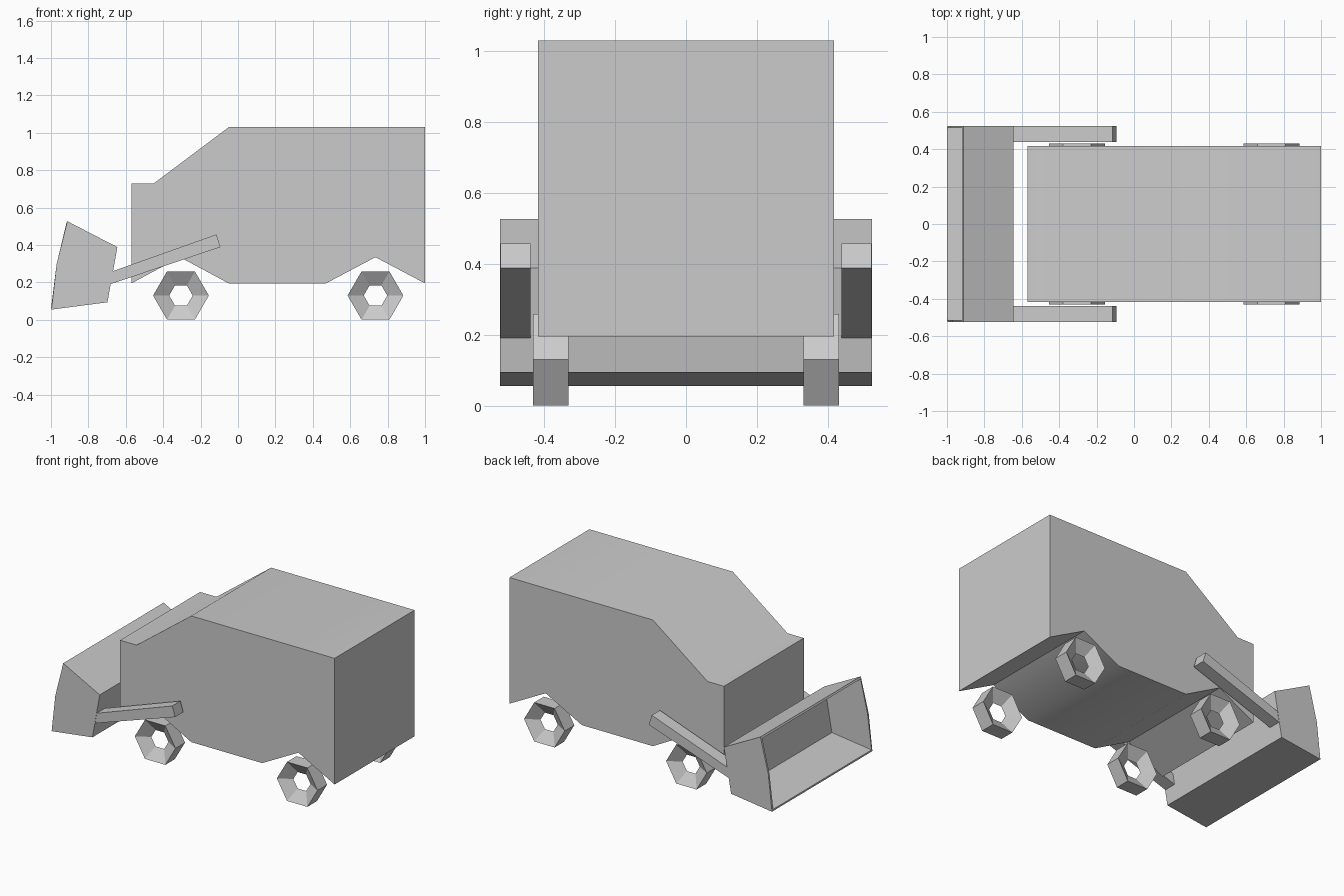
import bpy
import bmesh
import math

cube = bpy.data.objects.get("Cube")
if cube:
    bpy.data.objects.remove(cube, do_unlink=True)

grey = bpy.data.materials.new("plain_grey")
grey.use_nodes = True
grey.diffuse_color = (0.6, 0.6, 0.6, 1)
grey.node_tree.nodes["Principled BSDF"].inputs["Base Color"].default_value = grey.diffuse_color


def finish(name, bm, smooth_angle=None):
    bmesh.ops.recalc_face_normals(bm, faces=bm.faces)
    mesh = bpy.data.meshes.new(name)
    bm.to_mesh(mesh)
    bm.free()
    mesh.materials.append(grey)
    obj = bpy.data.objects.new(name, mesh)
    bpy.context.collection.objects.link(obj)
    if smooth_angle:
        bpy.ops.object.select_all(action='DESELECT')
        obj.select_set(True)
        bpy.context.view_layer.objects.active = obj
        bpy.ops.object.shade_smooth_by_angle(angle=math.radians(smooth_angle))
    return obj


def prism(profile, y0, y1):
    """Extrude an (x, z) side profile from y0 to y1."""
    bm = bmesh.new()
    face = bm.faces.new([bm.verts.new((x, y0, z)) for x, z in profile])
    new = bmesh.ops.extrude_face_region(bm, geom=[face])["geom"]
    verts = [v for v in new if isinstance(v, bmesh.types.BMVert)]
    bmesh.ops.translate(bm, verts=verts, vec=(0, y1 - y0, 0))
    bmesh.ops.recalc_face_normals(bm, faces=bm.faces)
    return bm


# Van-shaped body with notched wheel arches
body_profile = [(-0.57, 0.195), (-0.57, 0.73), (-0.45, 0.73), (-0.05, 1.03),
                (1, 1.03), (1, 0.195), (0.735, 0.335), (0.47, 0.195),
                (-0.05, 0.195), (-0.31, 0.335)]
finish("body", prism(body_profile, -0.418, 0.418), 40)

# Loader bucket: thin shell open at the front mouth
bucket_profile = [(-0.997, 0.055), (-0.97, 0.297), (-0.912, 0.527),
                  (-0.645, 0.389), (-0.698, 0.094)]
bm = prism(bucket_profile, -0.525, 0.525)
mouth = [f for f in bm.faces if f.normal.x < -0.8]
bmesh.ops.delete(bm, geom=mouth, context='FACES')
bucket = finish("bucket", bm)
shell = bucket.modifiers.new("shell", 'SOLIDIFY')
shell.thickness = 0.012
shell.offset = -1
shell.use_even_offset = True

# Lift arms
arm_profile = [(-0.67, 0.26), (-0.115, 0.457), (-0.094, 0.389), (-0.685, 0.19)]
for side, sign in (("left", 1), ("right", -1)):
    finish(side + "_lift_arm", prism(arm_profile, sign * 0.438, sign * 0.523))


# Six-sided wheels: wide rim dished from both sides to a small hub hole
def wheel(name, x, y):
    bm = bmesh.new()
    sections = []
    for i in range(6):
        a = math.tau * i / 6
        sections.append([bm.verts.new((x + r * math.cos(a), y + dy, 0.13 + r * math.sin(a)))
                         for r, dy in ((0.149, -0.05), (0.149, 0.05), (0.063, 0))])
    for i in range(6):
        a, b = sections[i], sections[(i + 1) % 6]
        for j in range(3):
            k = (j + 1) % 3
            bm.faces.new((a[j], b[j], b[k], a[k]))
    finish(name, bm)


for end, x in (("front", -0.305), ("rear", 0.735)):
    for side, y in (("left", 0.381), ("right", -0.381)):
        wheel(f"{end}_{side}_wheel", x, y)
